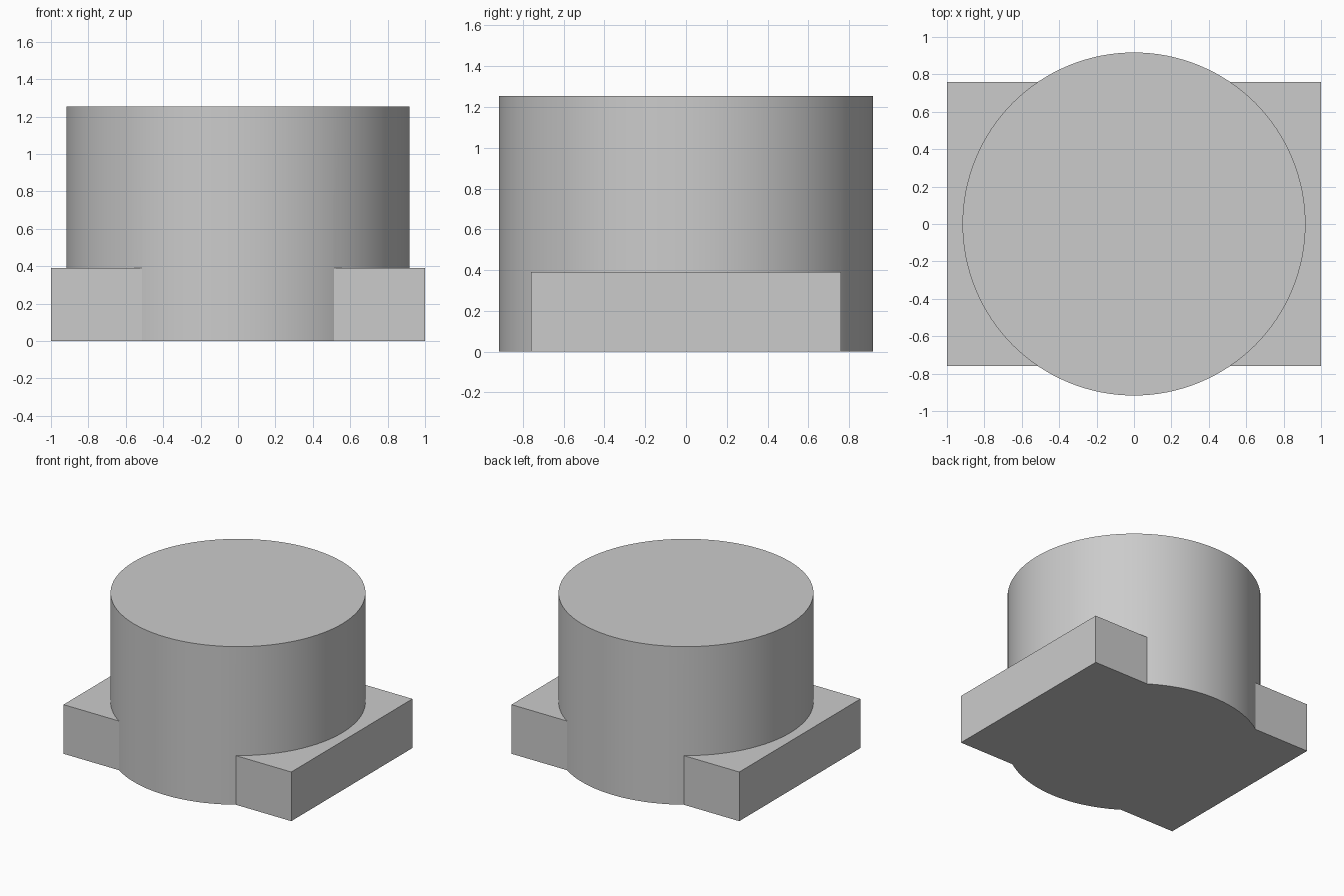
import bpy

cube = bpy.data.objects.get("Cube")
if cube:
    bpy.data.objects.remove(cube, do_unlink=True)

RADIUS, HEIGHT = 0.917, 1.255
BASE_SIZE = (2.0, 1.52, 0.39)

# One plain grey for the whole part
grey = bpy.data.materials.new("light_grey")
grey.use_nodes = True
colour = (0.6, 0.6, 0.6, 1.0)
grey.diffuse_color = colour
grey.node_tree.nodes["Principled BSDF"].inputs["Base Color"].default_value = colour

# Round body standing on the ground
bpy.ops.mesh.primitive_cylinder_add(vertices=128, radius=RADIUS, depth=HEIGHT,
                                    location=(0, 0, HEIGHT / 2))
body = bpy.context.object
body.name = "round_body_with_base"
body.data.materials.append(grey)

# Rectangular base plate
bpy.ops.mesh.primitive_cube_add(size=1, location=(0, 0, BASE_SIZE[2] / 2))
base = bpy.context.object
base.name = "base_plate"
base.scale = BASE_SIZE
base.data.materials.append(grey)
bpy.context.view_layer.update()

# Fuse both into one solid with a single flat underside
union = body.modifiers.new("join_base", 'BOOLEAN')
union.operation = 'UNION'
union.solver = 'EXACT'
union.object = base
bpy.ops.object.select_all(action='DESELECT')
body.select_set(True)
bpy.context.view_layer.objects.active = body
bpy.ops.object.modifier_apply(modifier=union.name)
bpy.data.objects.remove(base, do_unlink=True)

# Smooth round wall, sharp rims and corners
bpy.ops.object.shade_smooth_by_angle()
